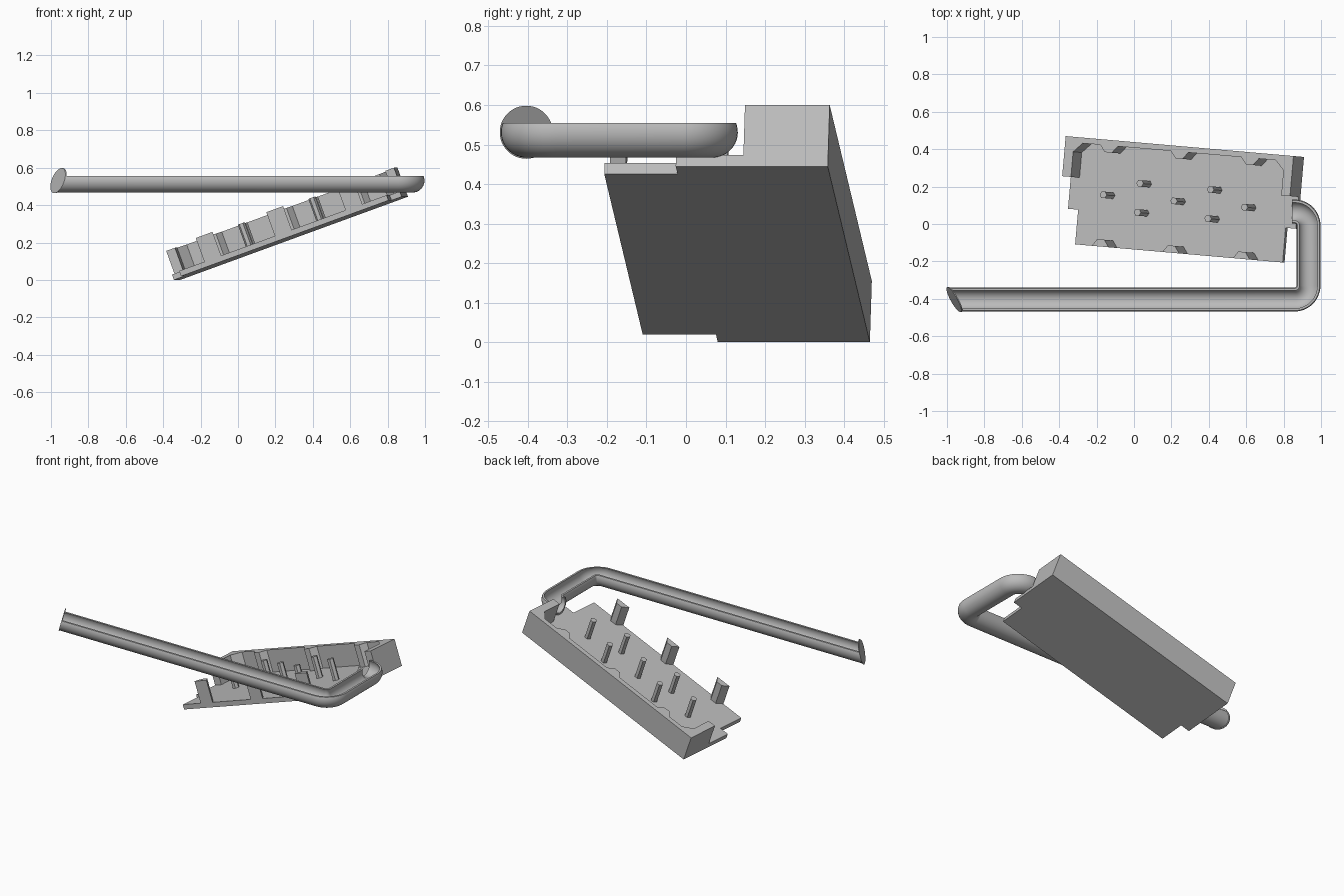
import bpy, bmesh
from math import sin, cos, pi, radians, sqrt
from mathutils import Matrix, Vector

cube = bpy.data.objects.get("Cube")
if cube:
    bpy.data.objects.remove(cube)

grey = bpy.data.materials.new("plain_grey")
grey.use_nodes = True
colour = (0.5, 0.5, 0.5, 1)
grey.diffuse_color = colour
grey.node_tree.nodes["Principled BSDF"].inputs["Base Color"].default_value = colour


def finish(name, bm, matrix=None):
    bmesh.ops.recalc_face_normals(bm, faces=bm.faces)
    mesh = bpy.data.meshes.new(name)
    bm.to_mesh(mesh)
    bm.free()
    mesh.materials.append(grey)
    obj = bpy.data.objects.new(name, mesh)
    bpy.context.collection.objects.link(obj)
    if matrix:
        obj.matrix_world = matrix
    return obj


def prism(name, outline, low, high, matrix=None):
    bm = bmesh.new()
    face = bm.faces.new([bm.verts.new((a, b, low)) for a, b in outline])
    top = bmesh.ops.extrude_face_region(bm, geom=[face])["geom"]
    bmesh.ops.translate(bm, vec=(0, 0, high - low),
                        verts=[v for v in top if isinstance(v, bmesh.types.BMVert)])
    return finish(name, bm, matrix)


# Tray frame: origin at the low back corner, pitched up and turned slightly
tray = (Matrix.Translation((-0.309, 0.465, 0))
        @ Matrix.Rotation(radians(-5), 4, 'Z') @ Matrix.Rotation(radians(-20), 4, 'Y'))
LENGTH, WIDTH, STEP, INSET = 1.301, 0.572, -0.386, 0.058
FLOOR, RIM = 0.03, 0.165
PITCH, FIRST = 0.403, 0.25
ribs = [FIRST + i * PITCH for i in range(3)]

# Floor plate with notched front corners
prism("tray_floor", [(0, 0), (LENGTH, 0), (LENGTH, STEP), (LENGTH - INSET, STEP),
                     (LENGTH - INSET, -WIDTH), (INSET, -WIDTH), (INSET, STEP), (0, STEP)],
      0, FLOOR, tray)

# Back wall with short end returns, chamfered corners and ribs
THICK, END, RETURN = 0.03, 0.05, -0.215
corner = [(0, RETURN), (END, RETURN), (END, -0.08), (0.1, -THICK)]
outline = [(0, 0)] + corner
for u in ribs:
    outline += [(u - 0.05, -THICK), (u - 0.02, -0.067), (u + 0.02, -0.067), (u + 0.05, -THICK)]
outline += [(LENGTH - a, b) for a, b in reversed(corner)] + [(LENGTH, 0)]
prism("tray_wall", outline, FLOOR, RIM, tray)

# Front posts
for i, u in enumerate(ribs):
    prism(f"front_post_{i + 1}", [(u - 0.048, -WIDTH), (u + 0.048, -WIDTH),
                                  (u + 0.02, -WIDTH + 0.038), (u - 0.02, -WIDTH + 0.038)],
          FLOOR, RIM, tray)

# Hexagonal pegs in a staggered pattern
pegs = [(0.24 + i * PITCH, -0.295) for i in range(3)]
pegs += [(0.442 + i * PITCH, v) for i in range(2) for v in (-0.217, -0.373)]
for i, (u, v) in enumerate(pegs):
    prism(f"peg_{i + 1}", [(u + 0.02 * cos(k * pi / 3), v + 0.02 * sin(k * pi / 3))
                           for k in range(6)], FLOOR, 0.16, tray)

# Open-topped gutter: centre line with two rounded bends
RADIUS, WALL, Z, CUT = 0.064, 0.011, 0.531, 0.555
START = Vector((-0.96, -0.404))


def bend(cx, cy, r, a0, a1, n=12):
    return [Vector((cx + r * cos(radians(a0 + (a1 - a0) * i / n)),
                    cy + r * sin(radians(a0 + (a1 - a0) * i / n)))) for i in range(n + 1)]


path = ([START] + bend(0.858, -0.329, 0.075, -90, 0)
        + bend(0.858, -0.008, 0.075, 0, 88) + [Vector((0.845, 0.067))])


def arc(r, n=28):
    h = CUT - Z
    x = sqrt(r * r - h * h)
    a = Vector((x, h)).angle(Vector((1, 0)))
    return [(r * cos(a - (pi + 2 * a) * i / n), r * sin(a - (pi + 2 * a) * i / n))
            for i in range(n + 1)]


def slant(dy, dz):
    return -0.52 * dy + 0.3 * dz


section = arc(RADIUS) + arc(RADIUS - WALL)[::-1]
bm = bmesh.new()
rings = []
for i, p in enumerate(path):
    t = (path[min(i + 1, len(path) - 1)] - path[max(i - 1, 0)]).normalized()
    if i == 1:
        t = Vector((1, 0))
    side = Vector((-t.y, t.x))
    ring = []
    for off, dz in section:
        q = p + side * off
        x = q.x + (slant(off, dz) if i == 0 else 0)
        ring.append(bm.verts.new((x, q.y, Z + dz)))
    rings.append(ring)
count = len(section)
for a, b in zip(rings, rings[1:]):
    for k in range(count):
        j = (k + 1) % count
        bm.faces.new((a[k], a[j], b[j], b[k]))
bm.faces.new(rings[0])
bm.faces.new(rings[-1])
gutter = finish("gutter", bm)

# Slanted full disc closing the far end of the gutter
bm = bmesh.new()
loops = [[bm.verts.new((START.x + shift + slant(r * cos(a), r * sin(a)),
                        START.y + r * cos(a), Z + r * sin(a)))
          for a in (2 * pi * k / 48 for k in range(48))]
         for r, shift in ((0.067, -0.003), (0.067, 0.003))]
for loop in loops:
    bm.faces.new(loop)
for k in range(48):
    j = (k + 1) % 48
    bm.faces.new((loops[0][k], loops[0][j], loops[1][j], loops[1][k]))
cap = finish("gutter_end_disc", bm)

# Smooth the round parts, keeping rims sharp
bpy.ops.object.select_all(action='DESELECT')
for obj in (gutter, cap):
    obj.select_set(True)
bpy.context.view_layer.objects.active = gutter
bpy.ops.object.shade_smooth_by_angle(angle=radians(35))
